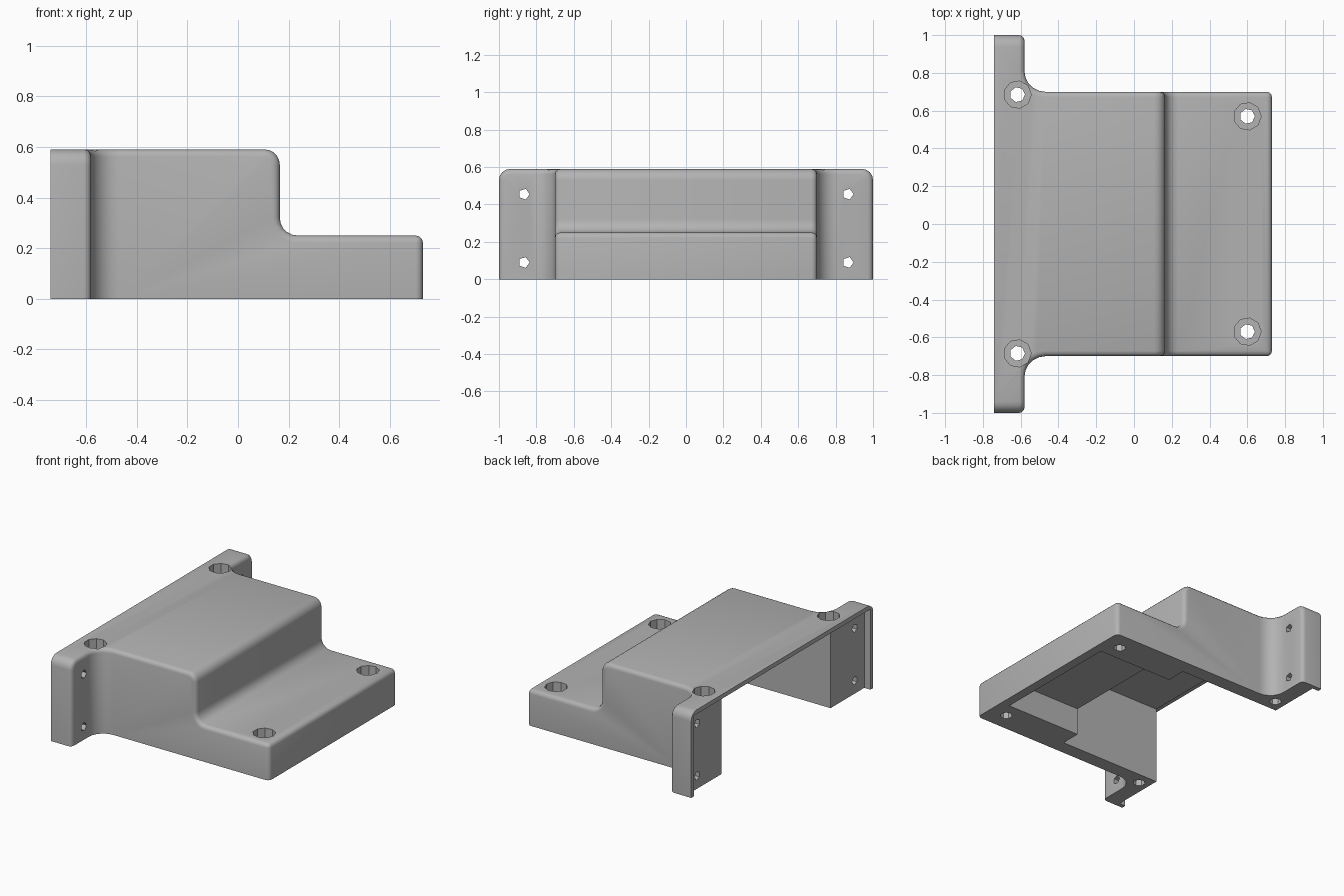
import bpy, bmesh, math

default_cube = bpy.data.objects.get("Cube")
if default_cube:
    bpy.data.objects.remove(default_cube, do_unlink=True)

HALF = 0.70       # body half width
BACK = -0.74      # open mounting side
TOP = 0.59

grey = bpy.data.materials.new("plain_grey")
grey.use_nodes = True
colour = (0.45, 0.45, 0.45, 1)
grey.diffuse_color = colour
grey.node_tree.nodes["Principled BSDF"].inputs["Base Color"].default_value = colour


def add_object(name, bm):
    bmesh.ops.recalc_face_normals(bm, faces=bm.faces)
    mesh = bpy.data.meshes.new(name)
    bm.to_mesh(mesh)
    bm.free()
    ob = bpy.data.objects.new(name, mesh)
    bpy.context.scene.collection.objects.link(ob)
    mesh.materials.append(grey)
    return ob


def prism(name, points, direction):
    bm = bmesh.new()
    face = bm.faces.new([bm.verts.new(p) for p in points])
    result = bmesh.ops.extrude_face_region(bm, geom=[face])
    verts = [v for v in result["geom"] if isinstance(v, bmesh.types.BMVert)]
    bmesh.ops.translate(bm, verts=verts, vec=direction)
    return add_object(name, bm)


def box(name, x0, x1, half_y, z1):
    plan = [(x0, -half_y), (x1, -half_y), (x1, half_y), (x0, half_y)]
    return prism(name, [(x, y, -0.1) for x, y in plan], (0, 0, z1 + 0.1))


def cylinder(name, radius, sides, start, direction):
    x, y, z = start
    points = []
    for i in range(sides):
        a = math.tau * i / sides
        c, s = radius * math.cos(a), radius * math.sin(a)
        points.append((x + c, y + s, z) if direction[2] else (x, y + c, z + s))
    return prism(name, points, direction)


def arc(cx, cy, r, start, end, steps=5):
    angles = [math.radians(start + (end - start) * i / steps) for i in range(steps + 1)]
    return [(cx + r * math.cos(a), cy + r * math.sin(a)) for a in angles]


def combine(ob, tool, operation):
    mod = ob.modifiers.new("combine", "BOOLEAN")
    mod.operation = operation
    mod.solver = "EXACT"
    mod.object = tool
    bpy.context.view_layer.update()
    graph = bpy.context.evaluated_depsgraph_get()
    mesh = bpy.data.meshes.new_from_object(ob.evaluated_get(graph))
    ob.modifiers.clear()
    ob.data = mesh
    bpy.data.objects.remove(tool, do_unlink=True)


# Plan outline: body, two side flanges and the fillets between them
side = [(0.73, HALF)] + arc(-0.47, 0.81, 0.11, 270, 180) + [(-0.58, 1), (BACK, 1)]
plan = side + [(x, -y) for x, y in reversed(side)]
cover = prism("stepped_cover", [(x, y, 0) for x, y in plan], (0, 0, 1))

# Stepped side profile trims the plan block
profile = ([(-1, -0.2), (1, -0.2), (1, 0.25)] + arc(0.235, 0.32, 0.07, 270, 180)
           + arc(0.105, TOP - 0.06, 0.06, 0, 90) + [(-1, TOP)])
combine(cover, prism("step_trim", [(x, -2, z) for x, z in profile], (0, 4, 0)), "INTERSECT")

# Round the flange tops, then soften every other outer edge
bm = bmesh.new()
bm.from_mesh(cover.data)
bmesh.ops.remove_doubles(bm, verts=bm.verts, dist=0.0005)
ends = [e for e in bm.edges if all(abs(v.co.y) > 0.99 and v.co.z > 0.5 for v in e.verts)
        and abs(e.verts[0].co.x - e.verts[1].co.x) > 0.1]
bmesh.ops.bevel(bm, geom=ends, offset=0.06, segments=4, profile=0.5, affect="EDGES")
bm.normal_update()
sharp = [e for e in bm.edges if len(e.link_faces) == 2
         and e.calc_face_angle_signed() > math.radians(50)
         and not all(v.co.z < 0.01 for v in e.verts)
         and not all(v.co.x < BACK + 0.01 for v in e.verts)]
bmesh.ops.bevel(bm, geom=sharp, offset=0.028, segments=3, profile=0.5,
                affect="EDGES", clamp_overlap=True)
bm.to_mesh(cover.data)
bm.free()

# Hollow inside: mounting recess, tall chamber and shallow pocket
combine(cover, box("recess_cutter", -1, -0.692, 0.97, 0.56), "DIFFERENCE")
combine(cover, box("chamber_cutter", -1.1, 0.09, 0.60, 0.54), "DIFFERENCE")
combine(cover, box("pocket_cutter", -0.2, 0.665, 0.46, 0.19), "DIFFERENCE")

# Counterbored vertical holes and small flange holes
for s in (-1, 1):
    for x, y, floor in ((-0.617, 0.685, 0.46), (0.60, 0.57, 0.15)):
        combine(cover, cylinder("counterbore", 0.073, 9, (x, s * y, floor), (0, 0, 1)), "DIFFERENCE")
        combine(cover, cylinder("bolt_hole", 0.04, 7, (x, s * y, -0.1), (0, 0, 1)), "DIFFERENCE")
    for z in (0.09, 0.455):
        combine(cover, cylinder("screw_hole", 0.03, 5, (-1, s * 0.866, z), (0.6, 0, 0)), "DIFFERENCE")

bpy.context.view_layer.objects.active = cover
cover.select_set(True)
bpy.ops.object.shade_smooth_by_angle(angle=math.radians(35))
